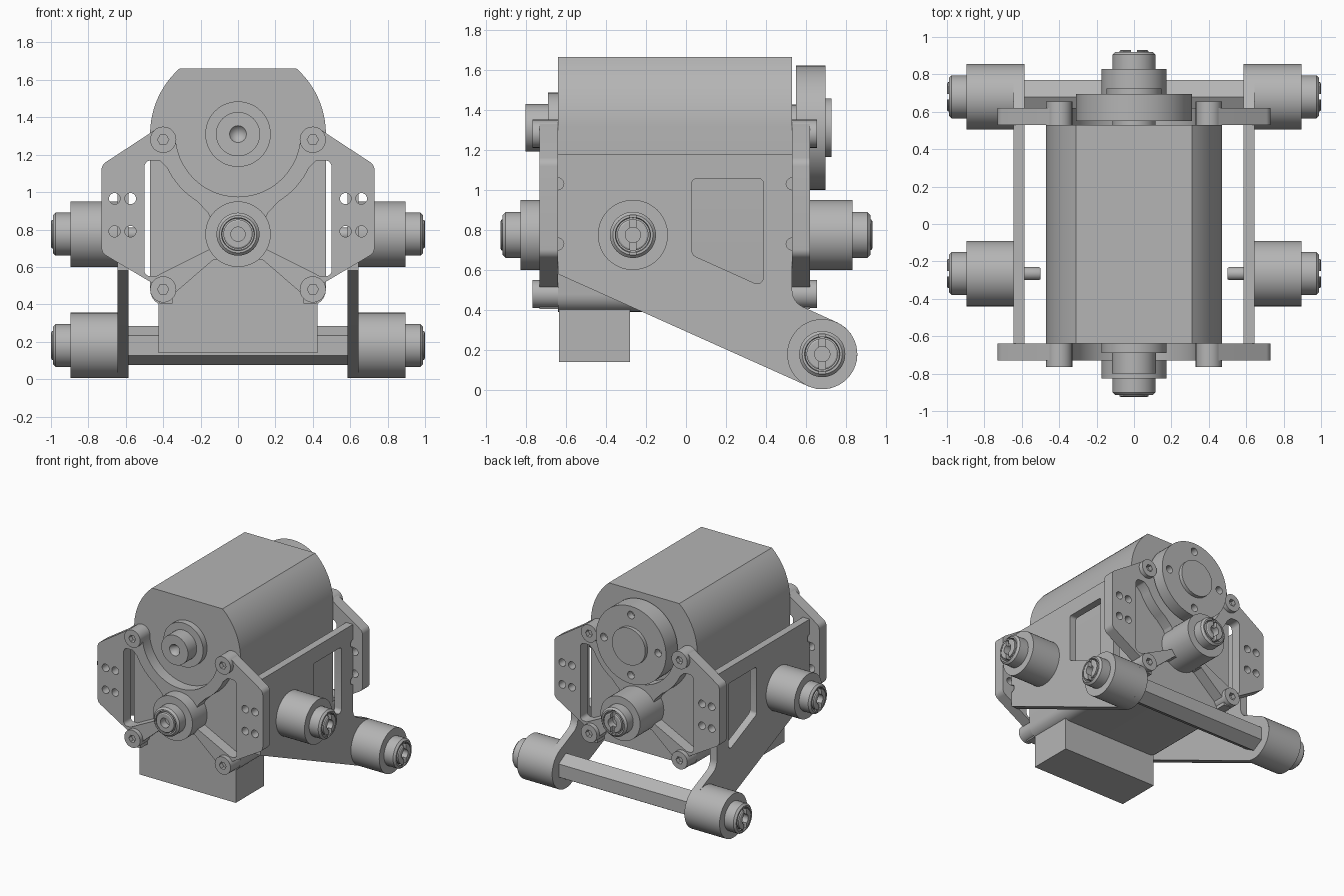
import bpy, bmesh, math
from mathutils import Vector

if "Cube" in bpy.data.objects:
    bpy.data.objects.remove(bpy.data.objects["Cube"])

grey = bpy.data.materials.new("plain_grey")
grey.use_nodes = True
GREY = (0.46, 0.46, 0.46, 1)
grey.diffuse_color = GREY
grey.node_tree.nodes["Principled BSDF"].inputs["Base Color"].default_value = GREY


def finish(bm, name):
    bmesh.ops.remove_doubles(bm, verts=bm.verts[:], dist=1e-5)
    bmesh.ops.recalc_face_normals(bm, faces=bm.faces[:])
    mesh = bpy.data.meshes.new(name)
    bm.to_mesh(mesh)
    bm.free()
    mesh.materials.append(grey)
    ob = bpy.data.objects.new(name, mesh)
    bpy.context.collection.objects.link(ob)
    shade(mesh)
    return ob


def shade(mesh):
    for p in mesh.polygons:
        p.use_smooth = True
    mesh.set_sharp_from_angle(angle=math.radians(30))


def arc(cx, cz, r, a, b, n=12):
    angles = [math.radians(a + (b - a) * i / n) for i in range(n + 1)]
    return [(cx + r * math.cos(t), cz + r * math.sin(t)) for t in angles]


def rounded(points):
    """Round each corner given as (u, v, radius)."""
    out = []
    for i, p in enumerate(points):
        if len(p) < 3:
            out.append(p)
            continue
        c = Vector(p[:2])
        d1 = (Vector(points[i - 1][:2]) - c).normalized()
        d2 = (Vector(points[(i + 1) % len(points)][:2]) - c).normalized()
        half = d1.angle(d2) / 2
        centre = c + (d1 + d2).normalized() * p[2] / math.sin(half)
        s = c + d1 * p[2] / math.tan(half) - centre
        e = c + d2 * p[2] / math.tan(half) - centre
        turn = s.angle_signed(e)
        for k in range(7):
            a = -turn * k / 6
            out.append((centre.x + s.x * math.cos(a) - s.y * math.sin(a),
                        centre.y + s.x * math.sin(a) + s.y * math.cos(a)))
    return out


def prism(name, pts, axis, a, b):
    """Extrude an outline: (x, z) along y, or (y, z) along x."""
    bm = bmesh.new()
    put = (lambda u, v, t: (u, t, v)) if axis == "y" else (lambda u, v, t: (t, u, v))
    lo = [bm.verts.new(put(u, v, a)) for u, v in pts]
    hi = [bm.verts.new(put(u, v, b)) for u, v in pts]
    bm.faces.new(lo)
    bm.faces.new(hi)
    for i in range(len(pts)):
        bm.faces.new((lo[i - 1], lo[i], hi[i], hi[i - 1]))
    return finish(bm, name)


def lathe(name, u, v, axis, profile, steps=48):
    """Turn (position, radius) pairs around an axis through u, v."""
    bm = bmesh.new()
    if axis == "y":
        vs = [bm.verts.new((u + r, t, v)) for t, r in profile]
        cen, ax = (u, 0, v), (0, 1, 0)
    else:
        vs = [bm.verts.new((t, u + r, v)) for t, r in profile]
        cen, ax = (0, u, v), (1, 0, 0)
    edges = [bm.edges.new(pair) for pair in zip(vs, vs[1:])]
    bmesh.ops.spin(bm, geom=vs + edges, cent=cen, axis=ax,
                   angle=math.tau, steps=steps, use_merge=True)
    return finish(bm, name)


def cut(ob, cutters):
    for c in cutters:
        c.hide_render = True
        m = ob.modifiers.new("cut", "BOOLEAN")
        m.operation, m.solver, m.object = "DIFFERENCE", "EXACT", c
    bpy.context.view_layer.update()
    mesh = bpy.data.meshes.new_from_object(
        ob.evaluated_get(bpy.context.evaluated_depsgraph_get()))
    ob.modifiers.clear()
    ob.data = mesh
    for c in cutters:
        bpy.data.objects.remove(c)
    shade(mesh)


def mirror(half):
    return half + [(-p[0],) + tuple(p[1:]) for p in reversed(half)]


def roller(name, u, v, axis, s, start, mid, end, slot=True):
    """Thick drum with a stepped hub, a ring groove and a slotted axle end."""
    prof = [(start, 0), (start, .175), (mid, .175), (mid, .115), (end - .025, .115),
            (end - .01, .1), (end - .01, .088), (end - .04, .085), (end - .04, .078),
            (end - .005, .078), (end, .07), (end, .038), (end - .06, .038), (end - .06, 0)]
    ob = lathe(name, u, v, axis, [(s * t, r) for t, r in prof])
    if slot:
        box = [(u - .015, v - .1), (u + .015, v - .1), (u + .015, v + .1), (u - .015, v + .1)]
        cut(ob, [prism("slot_cutter", box, axis, s * (end - .03), s * (end + .02))])


# Motor body and the box below it
body = rounded(mirror([(.47, .39, .09)] + arc(0, 1.31, .47, 0, 48.5)))
prism("motor_body", body, "y", -.64, .53)
prism("lower_box", [(-.425, .14), (.425, .14), (.425, .41), (-.425, .41)], "y", -.635, -.28)

# End plates with openings, holes and screw bosses
plate = rounded(mirror([(.42, .405), (.46, .515), (.73, .675, .05), (.73, 1.145, .05),
                        (.44, 1.335), (.36, 1.3)]))
opening = rounded([(.5, .55, .03), (.5, 1.17, .035), (.42, 1.17, .025)]
                  + arc(0, 1.31, .42, -25, -58, 8)
                  + [(.16, .89, .03)] + arc(0, .775, .17, 30, -28, 6) + [(.44, .55)])
foot = [(-.13, .64), (.13, .64), (.35, .45), (.35, .3), (-.35, .3), (-.35, .45)]
for label, s, inner, outer in (("front", -1, .64, .73), ("back", 1, .53, .62)):
    ob = prism(label + "_plate", plate, "y", s * inner, s * outer)
    lo, hi = s * (inner - .05), s * (outer + .05)
    tools = [prism("cutter", arc(0, 1.31, .335, 0, 352.5, 47), "y", lo, hi),
             prism("cutter", foot, "y", lo, hi)]
    for m in (-1, 1):
        tools.append(prism("cutter", [(m * x, z) for x, z in opening], "y", lo, hi))
        for x in (.575, .66):
            for z in (.79, .965):
                tools.append(prism("cutter", arc(m * x, z, .03, 0, 345, 23), "y", lo, hi))
    cut(ob, tools)
    for side, m in (("left", 1), ("right", -1)):
        for level, z in (("lower", .48), ("upper", 1.28)):
            name = f"{label}_{side}_{level}_boss"
            tip = outer + .035
            boss = lathe(name, m * .4, z, "y",
                         [(s * inner, 0), (s * inner, .07), (s * tip, .07), (s * tip, 0)], 32)
            cut(boss, [prism("cutter", arc(m * .4, z, .03, 0, 300, 5), "y",
                             s * (tip - .05), s * (tip + .05))])

# Side plates with window and edge notches
side_outline = rounded([(-.64, 1.18), (-.64, .58)] + arc(.68, .18, .175, -114, 65, 24)
                       + [(.53, .44, .09), (.53, 1.18)])
window = rounded([(.03, 1.055, .02), (.385, 1.055, .02), (.385, .515, .03), (.03, .675, .03)])
for side, s in (("left", 1), ("right", -1)):
    ob = prism(side + "_side_plate", side_outline, "x", s * .585, s * .645)
    tools = [prism("cutter", window, "x", s * .5, s * .7)]
    for y in (-.64, .53):
        for z in (.73, 1.03):
            tools.append(prism("cutter", arc(y, z, .03, 0, 345, 23), "x", s * .5, s * .7))
    cut(ob, tools)
    # Rollers on the side plates
    roller(side + "_front_roller", -.265, .775, "x", s, .64, .895, 1)
    roller(side + "_rear_roller", .68, .18, "x", s, .59, .895, 1)
    lathe(side + "_axle_stub", -.265, .775, "x",
          [(s * t, r) for t, r in ((.5, 0), (.5, .03), (.51, .035), (.64, .035), (.64, 0))], 24)

# Hexagonal cross bar
prism("cross_bar", arc(.68, .18, .105, 30, 330, 5), "x", -.6, .6)

# Central rollers on the end plates
roller("front_roller", 0, .775, "y", -1, .64, .825, .925, False)
roller("back_roller", 0, .775, "y", 1, .53, .83, .93)

# Motor shaft at the front with a conical centre hole
lathe("front_shaft", 0, 1.31, "y",
      [(-.6, 0), (-.6, .175), (-.69, .175), (-.69, .118), (-.8, .118), (-.8, .045), (-.74, 0)])

# Round flange at the back with four screw holes
flange = lathe("back_flange", 0, 1.31, "y",
               [(.5, 0), (.5, .115), (.55, .115), (.55, .31), (.695, .31),
                (.695, .147), (.725, .147), (.725, 0)], 64)
cut(flange, [prism("cutter", arc(x, 1.31 + z, .03, 0, 345, 23), "y", .64, .75)
             for x, z in ((.24, 0), (-.24, 0), (0, .24), (0, -.24))])
